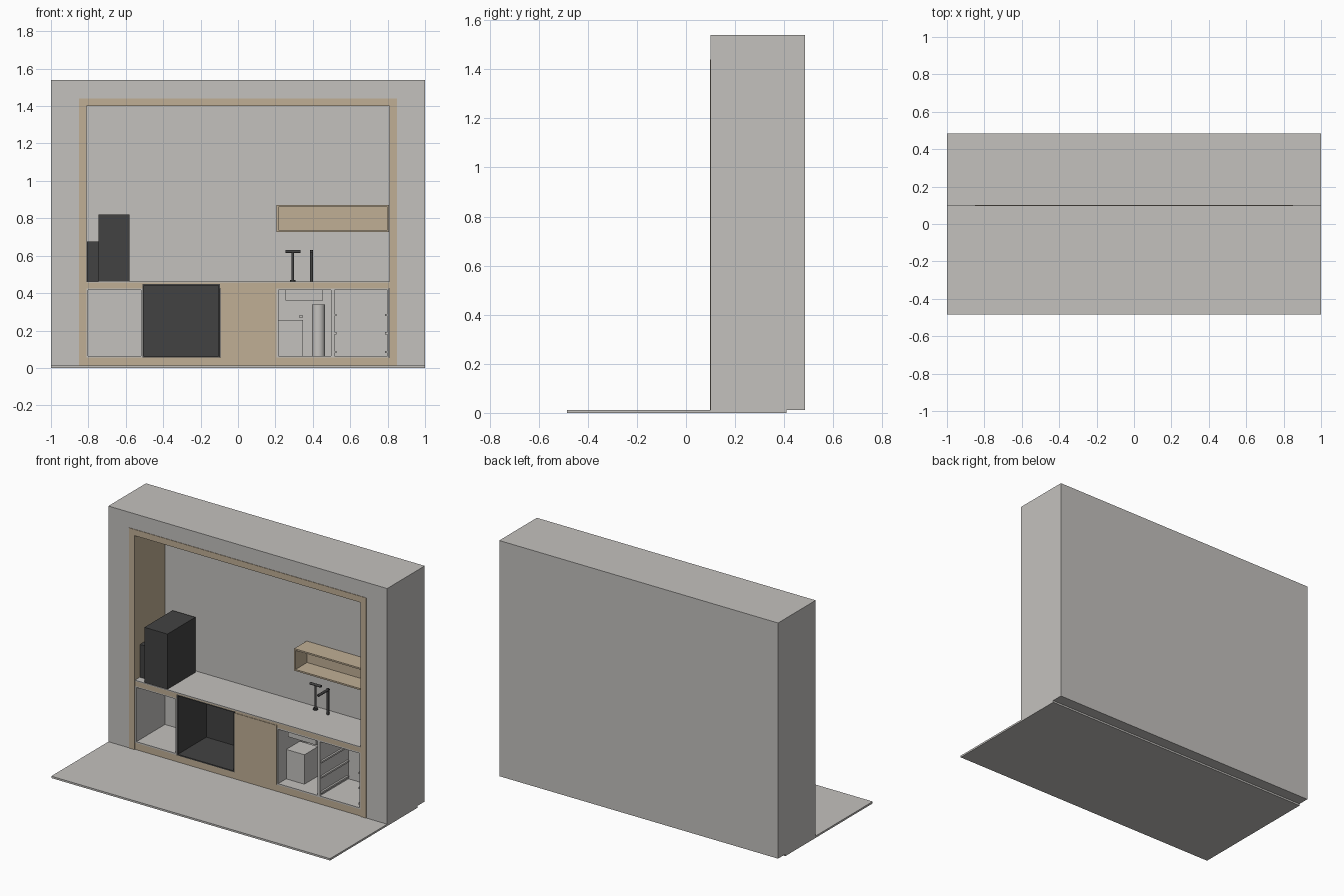
import bpy, bmesh, math
from mathutils import Matrix, Vector

if "Cube" in bpy.data.objects:
    bpy.data.objects.remove(bpy.data.objects["Cube"])


def material(name, rgb):
    m = bpy.data.materials.new(name)
    m.diffuse_color = (*rgb, 1)
    m.use_nodes = True
    m.node_tree.nodes["Principled BSDF"].inputs["Base Color"].default_value = m.diffuse_color
    return m


GREY = material("warm_grey", (0.55, 0.535, 0.515))
WOOD = material("light_wood", (0.53, 0.43, 0.30))
DARK = material("charcoal", (0.055, 0.055, 0.055))


def finish(name, bm, mat):
    bmesh.ops.recalc_face_normals(bm, faces=bm.faces)
    me = bpy.data.meshes.new(name)
    bm.to_mesh(me)
    bm.free()
    me.materials.append(mat)
    ob = bpy.data.objects.new(name, me)
    bpy.context.collection.objects.link(ob)
    return ob


def box(name, x, y, z, mat):
    """Box from (min, max) ranges on each axis."""
    bm = bmesh.new()
    size = Matrix.Diagonal((x[1] - x[0], y[1] - y[0], z[1] - z[0], 1))
    mid = Matrix.Translation((sum(x) / 2, sum(y) / 2, sum(z) / 2))
    bmesh.ops.create_cube(bm, size=1, matrix=mid @ size)
    return finish(name, bm, mat)


def extrude_profile(name, pts, y, mat):
    """Extrude an x-z outline along y."""
    bm = bmesh.new()
    f = bm.faces.new([bm.verts.new((px, y[0], pz)) for px, pz in pts])
    r = bmesh.ops.extrude_face_region(bm, geom=[f])
    verts = [v for v in r["geom"] if isinstance(v, bmesh.types.BMVert)]
    bmesh.ops.translate(bm, verts=verts, vec=(0, y[1] - y[0], 0))
    return finish(name, bm, mat)


def rod(name, a, b, radius, mat, sides=24):
    a, b = Vector(a), Vector(b)
    d = b - a
    bm = bmesh.new()
    rot = d.to_track_quat('Z', 'Y').to_matrix().to_4x4()
    bmesh.ops.create_cone(bm, cap_ends=True, segments=sides, radius1=radius, radius2=radius,
                          depth=d.length, matrix=Matrix.Translation((a + b) / 2) @ rot)
    ob = finish(name, bm, mat)
    for p in ob.data.polygons:
        p.use_smooth = len(p.vertices) == 4
    return ob


def open_box(name, x, y, z, t, mat):
    """Box open to the front: four boards and a back, as one shell."""
    bm = bmesh.new()

    def ring(x0, x1, z0, z1, yy):
        return [bm.verts.new(p) for p in
                ((x0, yy, z0), (x1, yy, z0), (x1, yy, z1), (x0, yy, z1))]
    rings = [ring(*x, *z, y[1]), ring(*x, *z, y[0]),
             ring(x[0] + t, x[1] - t, z[0] + t, z[1] - t, y[0]),
             ring(x[0] + t, x[1] - t, z[0] + t, z[1] - t, y[1] - t)]
    for r0, r1 in zip(rings, rings[1:]):
        for i in range(4):
            j = (i + 1) % 4
            bm.faces.new((r0[i], r0[j], r1[j], r1[i]))
    bm.faces.new(rings[0])
    bm.faces.new(rings[3])
    return finish(name, bm, mat)


def arch(x_out, x_in, z_bot, z_in, z_out):
    return [(-x_out, z_bot), (-x_out, z_out), (x_out, z_out), (x_out, z_bot),
            (x_in, z_bot), (x_in, z_in), (-x_in, z_in), (-x_in, z_bot)]


# Room shell: floor, wall with niche, wooden niche lining
box("floor", (-1, 1), (-0.485, 0.41), (0, 0.012), GREY)
extrude_profile("wall", arch(1, 0.85, 0.012, 1.44, 1.54), (0.1, 0.41), GREY)
box("wall_back", (-1, 1), (0.41, 0.485), (0.012, 1.54), GREY)
extrude_profile("niche_lining", arch(0.85, 0.81, 0.012, 1.40, 1.44), (0.097, 0.41), WOOD)

# Plinth, rails and counter
box("plinth", (-0.81, 0.81), (0.103, 0.40), (0.012, 0.055), WOOD)
box("counter_core", (-0.81, 0.81), (0.1, 0.41), (0.45, 0.456), WOOD)
box("left_rail", (-0.81, -0.51), (0.1, 0.41), (0.425, 0.45), WOOD)
box("right_rail", (-0.095, 0.81), (0.103, 0.41), (0.425, 0.45), WOOD)
box("counter_top", (-0.81, 0.81), (0.1, 0.41), (0.456, 0.462), GREY)

# Lower cabinets
for name, x0, x1 in (("left_cabinet", -0.81, -0.51), ("sink_cabinet", 0.207, 0.506),
                     ("drawer_cabinet", 0.506, 0.808)):
    open_box(name, (x0, x1), (0.103, 0.405), (0.055, 0.425), 0.009, GREY)
open_box("appliance_housing", (-0.51, -0.095), (0.1, 0.40), (0.055, 0.45), 0.008, DARK)
box("cabinet_door", (-0.094, 0.206), (0.1, 0.11), (0.055, 0.44), WOOD)
box("door_cabinet_body", (-0.094, 0.206), (0.11, 0.405), (0.055, 0.425), GREY)

# Drawer runners on both inner sides
for i, z in enumerate((0.085, 0.185, 0.283)):
    for side, x in (("left", 0.515), ("right", 0.787)):
        box(f"{side}_runner_{i}", (x, x + 0.012), (0.11, 0.385), (z - 0.005, z + 0.006), GREY)

# Under-sink fittings
box("water_heater", (0.217, 0.347), (0.185, 0.325), (0.064, 0.255), GREY)
rod("water_filter", (0.43, 0.34, 0.064), (0.43, 0.34, 0.34), 0.035, GREY, 32)
box("pipe_stub", (0.33, 0.344), (0.36, 0.396), (0.267, 0.283), GREY)
box("sink_basin", (0.255, 0.455), (0.15, 0.33), (0.36, 0.42), GREY)

# Taps
rod("mixer_base", (0.293, 0.375, 0.462), (0.293, 0.375, 0.47), 0.015, DARK)
rod("mixer_post", (0.293, 0.375, 0.47), (0.293, 0.375, 0.62), 0.007, DARK)
rod("mixer_bar", (0.255, 0.375, 0.622), (0.335, 0.375, 0.622), 0.008, DARK)
rod("spout_post", (0.393, 0.36, 0.462), (0.393, 0.36, 0.63), 0.008, DARK)
rod("spout_arm", (0.393, 0.368, 0.622), (0.393, 0.26, 0.622), 0.008, DARK)

# Countertop machine with side unit
box("drinks_machine", (-0.745, -0.58), (0.105, 0.392), (0.462, 0.82), DARK)
box("side_unit", (-0.808, -0.746), (0.15, 0.392), (0.462, 0.675), DARK)

# Wall shelf
open_box("wall_shelf", (0.207, 0.808), (0.28, 0.408), (0.727, 0.87), 0.01, WOOD)
